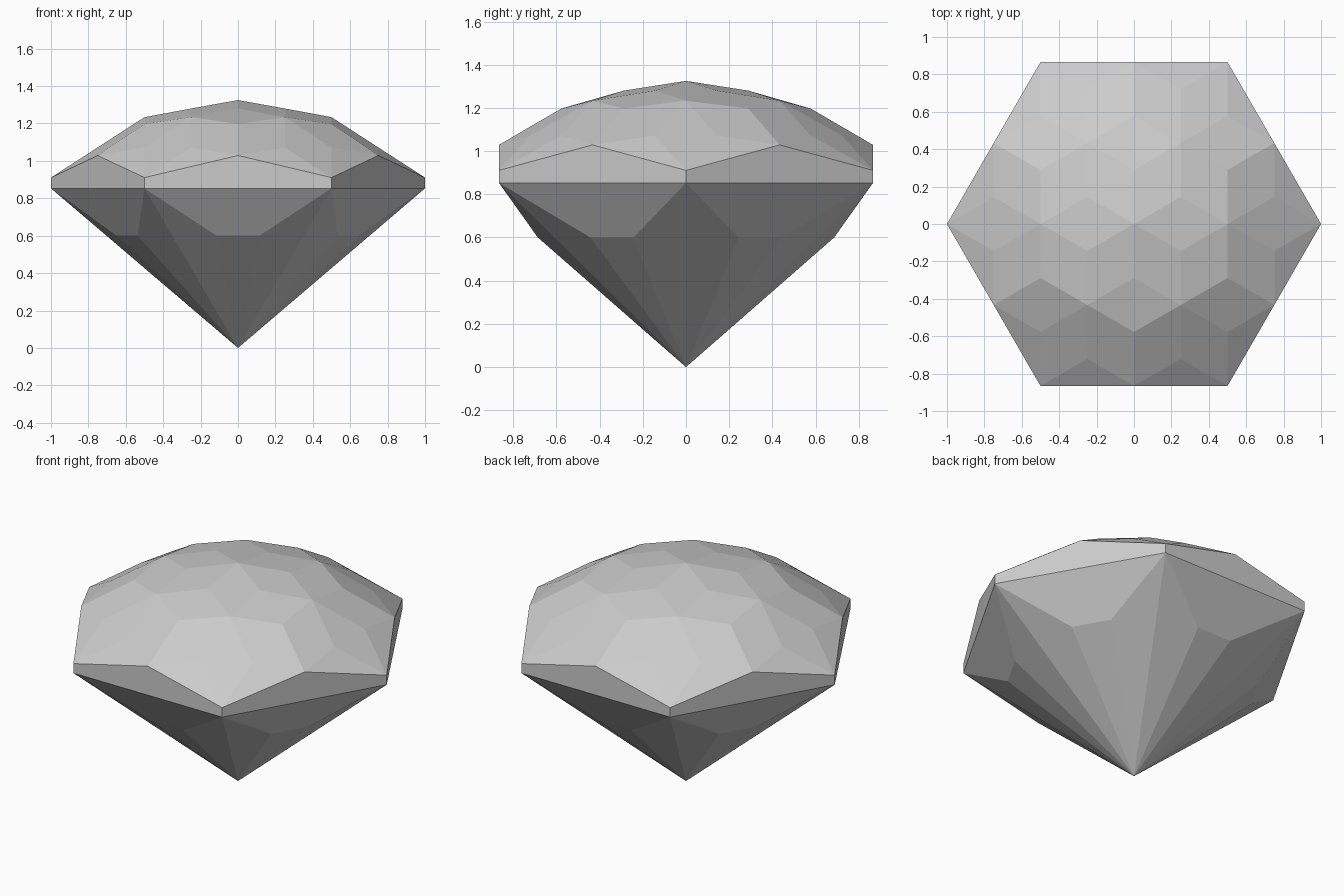
import bpy, bmesh
from math import radians, sqrt
from mathutils import Vector, Matrix

cube = bpy.data.objects.get("Cube")
if cube:
    bpy.data.objects.remove(cube)

GIRDLE_Z = 0.853
DOME_R, APEX_Z = sqrt(2), 1.325

grey = bpy.data.materials.new("pale grey stone")
grey.use_nodes = True
colour = (0.6, 0.6, 0.6, 1)
grey.diffuse_color = colour
grey.node_tree.nodes["Principled BSDF"].inputs["Base Color"].default_value = colour

bm = bmesh.new()


def face(*points):
    """Add a flat facet in all six sectors of the gem."""
    for i in range(6):
        turn = Matrix.Rotation(radians(60 * i), 3, 'Z')
        bm.faces.new([bm.verts.new(turn @ Vector(p)) for p in points])


def lattice(i, j):
    """Corner of the triangular facet grid, lifted on to a spherical dome."""
    x, y = 0.5 * i + 0.25 * j, sqrt(3) / 4 * j
    r2 = x * x + y * y
    return Vector((x, y, APEX_Z - DOME_R + sqrt(DOME_R ** 2 - r2)))


# crown: each grid triangle fans from its centre; coplanar fans merge to rhombi
def crown_tile(corners, centre_z):
    pts = [lattice(*c) for c in corners]
    centre = sum(pts, Vector()) / 3
    centre.z = centre_z
    for k in range(3):
        face(centre, pts[k], pts[(k + 1) % 3])


crown_tile([(0, 0), (1, 0), (0, 1)], 1.28)
crown_tile([(1, 0), (1, 1), (0, 1)], 1.197)
crown_tile([(1, 0), (2, 0), (1, 1)], 1.072)
crown_tile([(0, 1), (1, 1), (0, 2)], 1.072)

# girdle: upright band with a peaked upper edge
left, peak, right = lattice(2, 0), lattice(1, 1), lattice(0, 2)
low_left = Vector((left.x, left.y, GIRDLE_Z))
low_right = Vector((right.x, right.y, GIRDLE_Z))
face(low_left, low_right, right, peak, left)

# pavilion: trapezoid under each side, then long facets down to the point
tip = Vector((0, 0, 0))
out = Vector((sqrt(3) / 2, 0.5, 0))
along = Vector((-0.5, sqrt(3) / 2, 0))
cut_a = out * 0.686 - along * 0.115 + Vector((0, 0, 0.6))
cut_b = out * 0.686 + along * 0.115 + Vector((0, 0, 0.6))
face(low_left, cut_a, cut_b, low_right)
face(tip, cut_b, cut_a)
face(tip, cut_a, low_left)
face(tip, low_right, cut_b)

# weld sectors and merge coplanar pieces
bmesh.ops.remove_doubles(bm, verts=bm.verts[:], dist=0.001)
bmesh.ops.dissolve_limit(bm, angle_limit=radians(4), verts=bm.verts[:], edges=bm.edges[:])
bmesh.ops.recalc_face_normals(bm, faces=bm.faces[:])

mesh = bpy.data.meshes.new("cut_gem")
bm.to_mesh(mesh)
bm.free()
mesh.materials.append(grey)
gem = bpy.data.objects.new("cut_gem", mesh)
bpy.context.collection.objects.link(gem)
